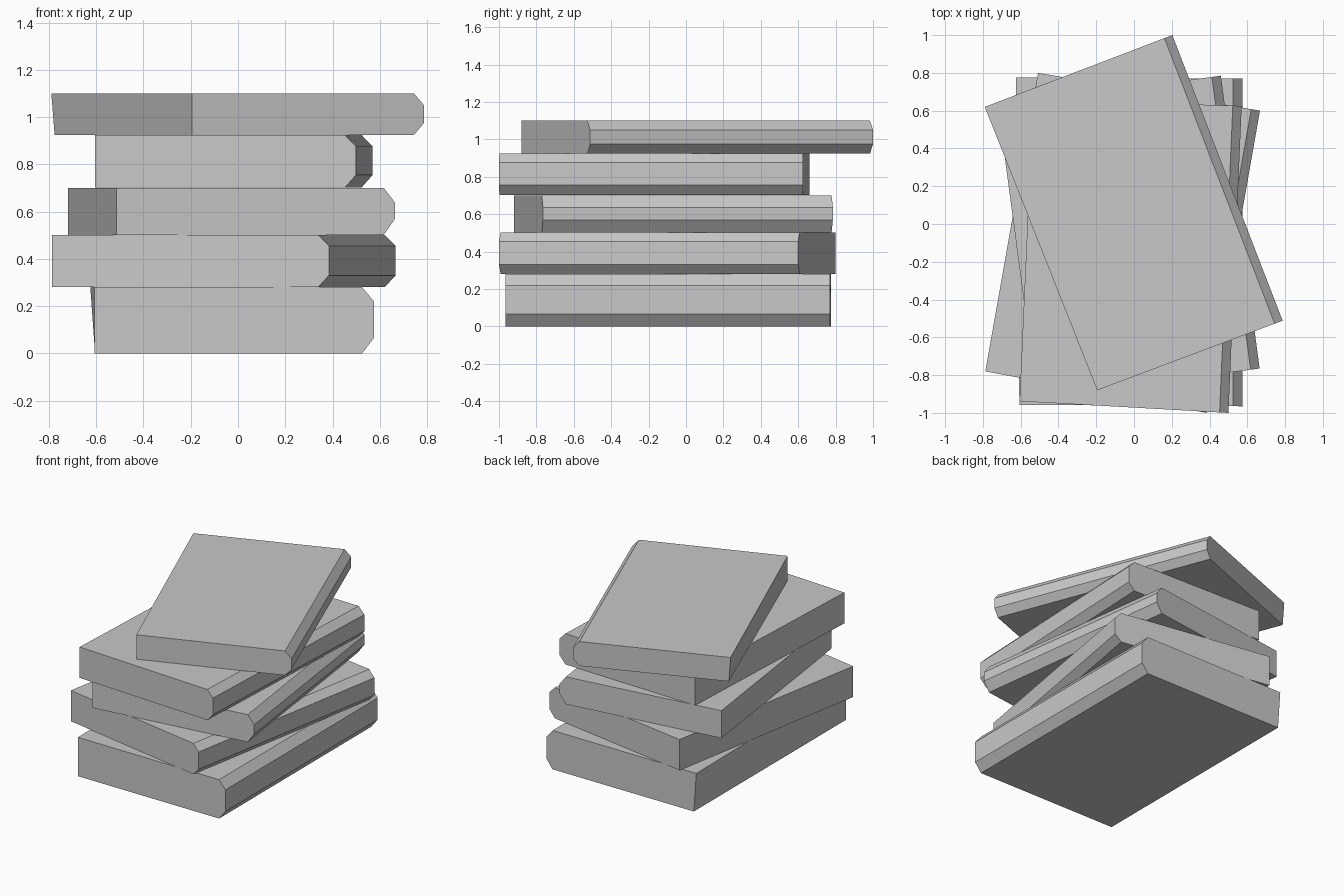
import bpy, bmesh
from mathutils import Vector

cube = bpy.data.objects.get("Cube")
if cube:
    bpy.data.objects.remove(cube, do_unlink=True)

# One grey for the whole stack
grey = bpy.data.materials.new("plain grey")
grey.use_nodes = True
colour = (0.58, 0.58, 0.58, 1)
grey.diffuse_color = colour
grey.node_tree.nodes["Principled BSDF"].inputs["Base Color"].default_value = colour


def book(name, heights, front_left, front_right, back_right, back_left, inset, warp=0):
    """Slab with a bevelled spine; heights run bottom, lower bevel, upper bevel, top."""
    bottom, low, high, top = heights
    bm = bmesh.new()
    ends = []
    for left, right in ((front_left, front_right), (back_left, back_right)):
        left, right = Vector(left), Vector(right)
        edge = right - (right - left).normalized() * inset
        section = [(left, bottom), (edge, bottom), (right, low),
                   (right, high), (edge, top), (left, top)]
        ends.append([bm.verts.new((p.x, p.y, z)) for p, z in section])
    front, back = ends
    back[0].co.x += warp  # slightly bent lower back corner
    bm.faces.new(front)
    bm.faces.new(back[::-1])
    for i in range(len(front)):
        j = (i + 1) % len(front)
        bm.faces.new((front[i], back[i], back[j], front[j]))
    bmesh.ops.recalc_face_normals(bm, faces=bm.faces)
    mesh = bpy.data.meshes.new(name)
    bm.to_mesh(mesh)
    bm.free()
    mesh.materials.append(grey)
    obj = bpy.data.objects.new(name, mesh)
    bpy.context.collection.objects.link(obj)


# Stack of books, each turned a little differently
book("bottom_book", (0, 0.065, 0.22, 0.28),
     (-0.607, -0.957), (0.575, -0.965), (0.575, 0.77), (-0.625, 0.775), 0.05, 0.02)
book("second_book", (0.28, 0.33, 0.455, 0.502),
     (-0.787, -0.78), (0.385, -1.0), (0.667, 0.6), (-0.508, 0.8), 0.047)
book("third_book", (0.502, 0.57, 0.637, 0.7),
     (-0.515, -0.92), (0.665, -0.765), (0.46, 0.785), (-0.72, 0.625), 0.048)
book("fourth_book", (0.702, 0.755, 0.875, 0.924),
     (-0.606, -0.938), (0.5, -1.0), (0.57, 0.625), (-0.535, 0.66), 0.047)
book("top_book", (0.924, 0.975, 1.05, 1.1),
     (-0.195, -0.88), (0.787, -0.512), (0.203, 1.0), (-0.79, 0.62), 0.045, 0.014)
